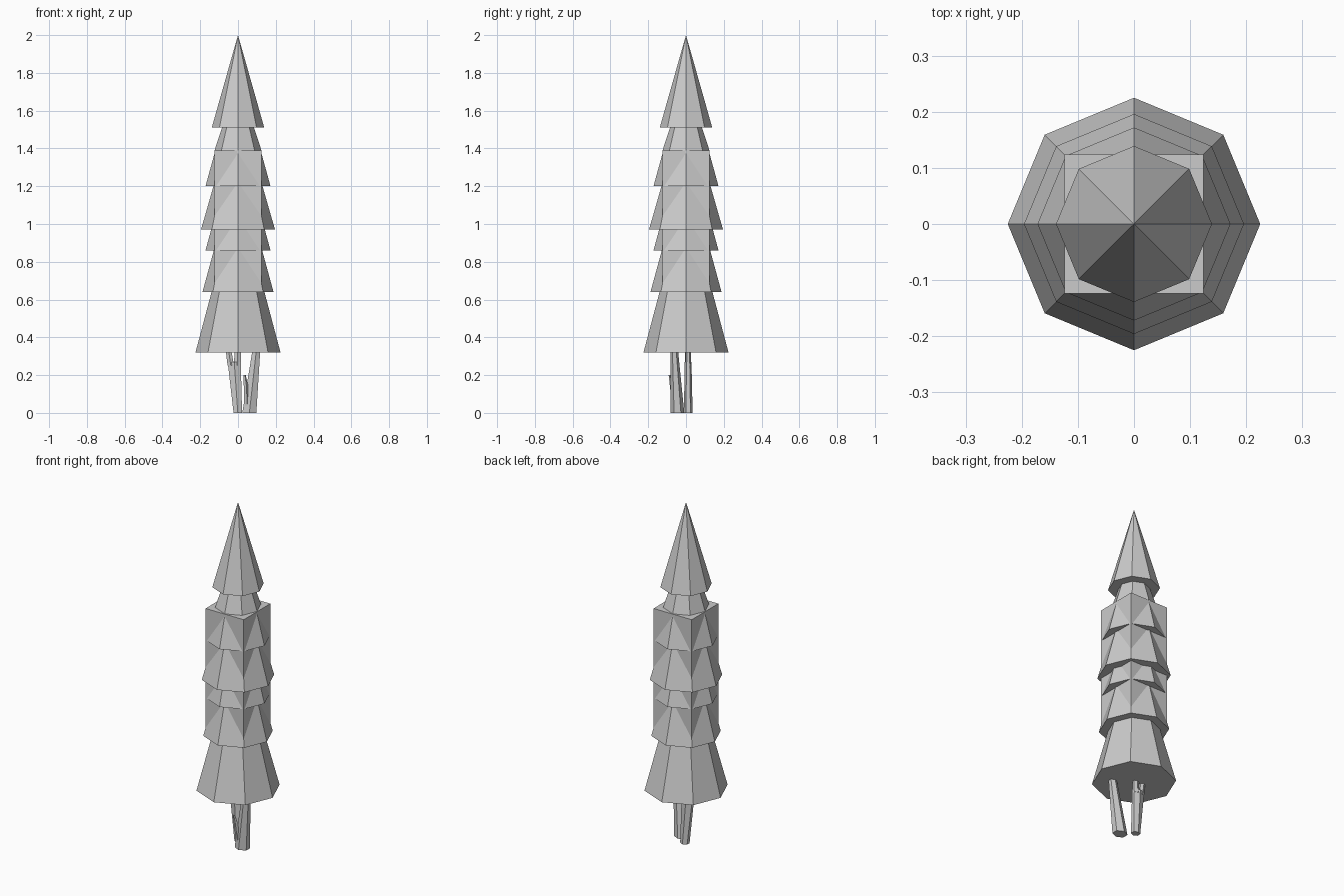
import bpy, bmesh, math

if "Cube" in bpy.data.objects:
    bpy.data.objects.remove(bpy.data.objects["Cube"])


def loft(name, rings, sides, turn=0.0):
    """Closed flat-shaded solid through rings of (x, y, z, rx, ry)."""
    bm = bmesh.new()
    loops = []
    for x, y, z, rx, ry in rings:
        if rx == 0:
            loops.append([bm.verts.new((x, y, z))])
            continue
        angles = [turn + 2 * math.pi * i / sides for i in range(sides)]
        loops.append([bm.verts.new((x + rx * math.cos(a), y + ry * math.sin(a), z))
                      for a in angles])
    for lo, hi in zip(loops, loops[1:]):
        for i in range(sides):
            j = (i + 1) % sides
            if len(hi) == 1:
                bm.faces.new((lo[i], lo[j], hi[0]))
            else:
                bm.faces.new((lo[i], lo[j], hi[j], hi[i]))
    bm.faces.new(loops[0][::-1])
    if len(loops[-1]) > 1:
        bm.faces.new(loops[-1])
    me = bpy.data.meshes.new(name)
    bm.to_mesh(me)
    bm.free()
    ob = bpy.data.objects.new(name, me)
    bpy.context.collection.objects.link(ob)
    return ob


# Eight-sided foliage tiers: bottom z, top z, bottom radius, top radius
tiers = [
    (0.32, 0.64, 0.225, 0.140),
    (0.64, 0.86, 0.188, 0.128),
    (0.86, 0.97, 0.172, 0.142),
    (0.97, 1.20, 0.196, 0.130),
    (1.20, 1.39, 0.172, 0.120),
    (1.39, 1.51, 0.124, 0.085),
    (1.51, 2.00, 0.139, 0.0),
]
for n, (z0, z1, r0, r1) in enumerate(tiers):
    loft(f"foliage_tier_{n + 1}", [(0, 0, z0, r0, r0), (0, 0, z1, r1, r1)], 8)

# Square core whose corners show between the tiers
c = 0.124 * math.sqrt(2)
loft("foliage_core", [(0, 0, 0.64, c, c), (0, 0, 1.388, c, c)], 4, math.pi / 4)

# Two leaning trunks, the left one forking near the top
q = math.pi / 6
loft("right_trunk", [(0.06, -0.045, 0, 0.043, 0.036),
                     (0.097, -0.062, 0.33, 0.024, 0.020)], 6, q)
loft("left_trunk", [(-0.001, 0.012, 0, 0.026, 0.023),
                    (-0.020, 0.011, 0.27, 0.040, 0.018)], 6, q)
loft("left_fork", [(-0.038, 0.010, 0.25, 0.020, 0.016),
                   (-0.050, 0.010, 0.33, 0.017, 0.014)], 6, q)
loft("right_fork", [(-0.004, 0.012, 0.25, 0.022, 0.016),
                    (-0.001, 0.012, 0.33, 0.018, 0.014)], 6, q)

# Short broken twig on the front trunk
loft("twig", [(0.045, -0.060, 0.04, 0.014, 0.014),
              (0.040, -0.076, 0.15, 0.012, 0.011),
              (0.035, -0.086, 0.20, 0.006, 0.006)], 5)
